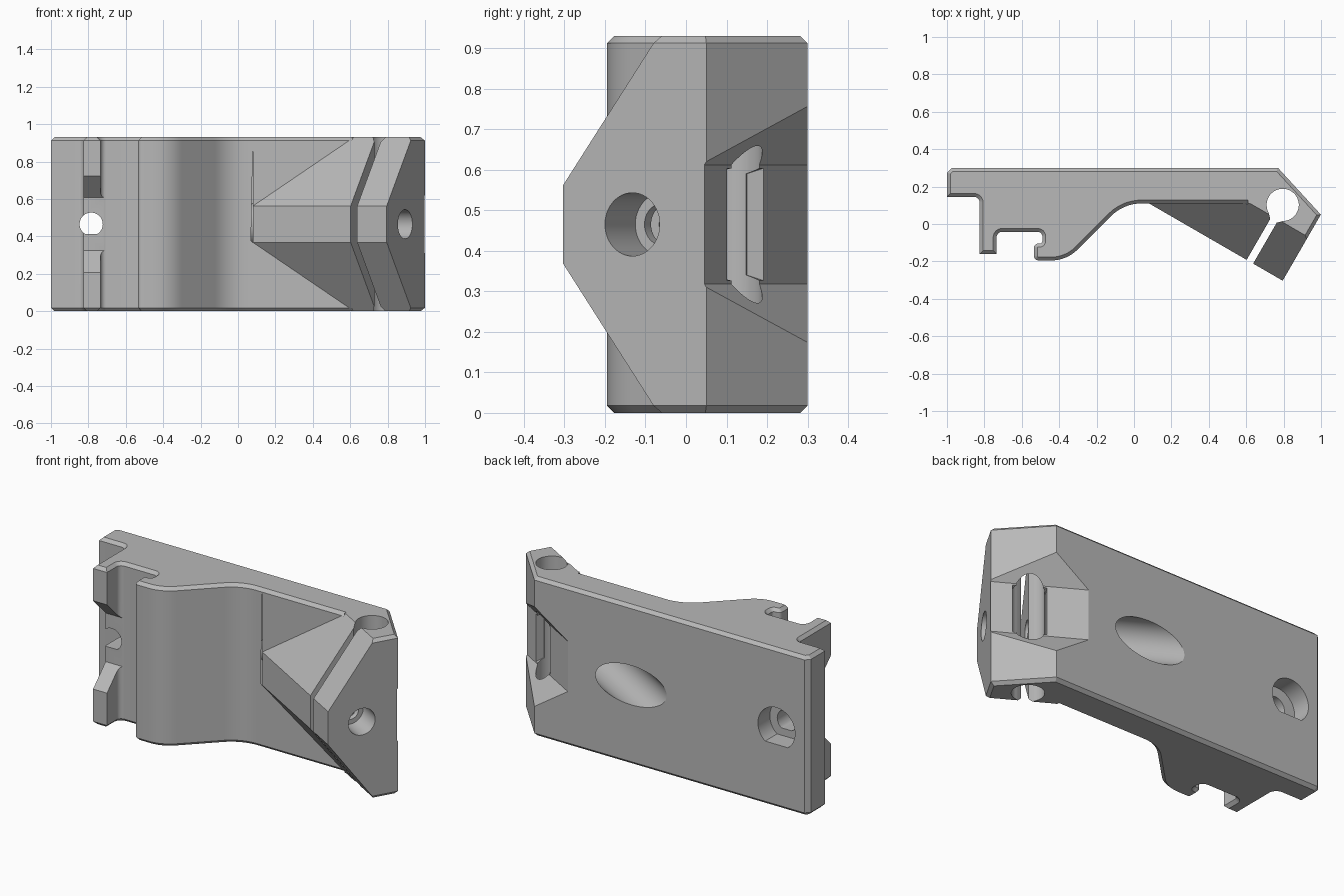
import bpy, bmesh, math
from mathutils import Vector

cube = bpy.data.objects.get("Cube")
if cube:
    bpy.data.objects.remove(cube)

HEIGHT = 0.93
MID = HEIGHT / 2
COS, SIN = math.cos(math.radians(30)), 0.5
PLATE_FRONT = 0.11     # front face of the thin plate
TIP = 0.135            # front of the clamp, in the clamp's own frame
POCKET = 0.537         # floor of the rear pocket, same frame
ROD = (0.6375, 0.486)  # rod centre, same frame


# Frames: each maps profile (a, b) and extrusion depth c to space
def upright(a, b, c):
    return Vector((a, b, c))

def clamp_plan(a, b, c):
    return Vector((COS * a + SIN * b, COS * b - SIN * a, c))

def clamp(a, b, c):
    return clamp_plan(c, a, b + MID)

def along_x(a, b, c):
    return Vector((c, a, b + MID))

def along_y(a, b, c):
    return Vector((a, c, b + MID))


def extrude(name, points, lo, hi, frame, chamfer=0, clip_y=None):
    bm = bmesh.new()
    low = [bm.verts.new(frame(a, b, lo)) for a, b in points]
    high = [bm.verts.new(frame(a, b, hi)) for a, b in points]
    caps = [bm.faces.new(low), bm.faces.new(high)]
    for i in range(len(points)):
        j = (i + 1) % len(points)
        bm.faces.new((low[i], low[j], high[j], high[i]))
    bmesh.ops.recalc_face_normals(bm, faces=bm.faces)
    if chamfer:
        rim = list({e for f in caps for e in f.edges})
        bmesh.ops.bevel(bm, geom=rim, offset=chamfer, segments=1,
                        affect='EDGES', clamp_overlap=False)
    if clip_y is not None:
        bmesh.ops.bisect_plane(bm, geom=bm.verts[:] + bm.edges[:] + bm.faces[:],
                               plane_co=(0, clip_y, 0), plane_no=(0, 1, 0),
                               clear_outer=True)
        bmesh.ops.holes_fill(bm, edges=[e for e in bm.edges if e.is_boundary])
        bmesh.ops.recalc_face_normals(bm, faces=bm.faces)
    mesh = bpy.data.meshes.new(name)
    bm.to_mesh(mesh)
    bm.free()
    obj = bpy.data.objects.new(name, mesh)
    bpy.context.collection.objects.link(obj)
    return obj


def circle(x, y, r, n=48, floor=-1):
    """Circle outline, flattened below the given floor."""
    return [(x + r * math.cos(i * math.tau / n), max(floor, y + r * math.sin(i * math.tau / n)))
            for i in range(n)]


def keyhole(r, mouth, slot, n=48):
    """Rod circle that narrows through a flared mouth into an open slot."""
    u, v = ROD
    gap = math.asin(mouth / r)
    points = []
    for i in range(n + 1):
        t = -math.pi / 2 + gap + (math.tau - 2 * gap) * i / n
        points.append((u + r * math.cos(t), v + r * math.sin(t)))
    neck = v - r * math.cos(gap) - (mouth - slot)
    return points + [(u - slot, neck), (u - slot, 0), (u + slot, 0), (u + slot, neck)]


def rounded(corners, steps=8):
    """Replace each corner that has a radius with an arc."""
    out = []
    for i, (x, y, r) in enumerate(corners):
        p = Vector((x, y))
        if not r:
            out.append((x, y))
            continue
        d0 = (Vector(corners[i - 1][:2]) - p).normalized()
        d1 = (Vector(corners[(i + 1) % len(corners)][:2]) - p).normalized()
        half = d0.angle(d1) / 2
        centre = p + (d0 + d1).normalized() * (r / math.sin(half))
        start = p + d0 * (r / math.tan(half)) - centre
        end = p + d1 * (r / math.tan(half)) - centre
        sweep = math.pi - 2 * half
        for k in range(steps + 1):
            t = k / steps
            q = (start * math.sin((1 - t) * sweep) + end * math.sin(t * sweep)) / math.sin(sweep)
            out.append(tuple(centre + q))
    return out


# Bracket outline: hooked end on the left, S-bend, angled clamp on the right
tip_corner = clamp_plan(0.84, TIP, 0)
rear_corner = clamp_plan(0.84, 0.543, 0)
outline = rounded([
    (-0.975, 0.3, 0), (-1, 0.275, 0), (-1, 0.145, 0), (-0.825, 0.145, 0.03),
    (-0.825, -0.16, 0), (-0.735, -0.16, 0), (-0.735, -0.042, 0.03),
    (-0.49, -0.042, 0.025), (-0.49, -0.105, 0.015), (-0.535, -0.105, 0.022),
    (-0.535, -0.195, 0.025), (-0.36, -0.195, 0.2), (-0.055, PLATE_FRONT, 0.23),
    (0.08, PLATE_FRONT, 0), (tip_corner.x, tip_corner.y, 0),
    (rear_corner.x, rear_corner.y, 0), (0.77, 0.3, 0)])
bracket = extrude("bracket", outline, 0, HEIGHT, upright, chamfer=0.018)


def taper(v):
    return 0.097 + 1.36 * (v - TIP)


# Rod hole with its clamping slot
cutters = [extrude("rod_cutter", keyhole(0.086, 0.045, 0.02), -0.1, 1.1, clamp_plan)]

for s in (1, -1):
    # Slopes that narrow the clamp toward its front, and the plate edge chamfer
    wedge = [(0.1, s * taper(0.1)), (0.1, s * 0.6), (0.45, s * 0.6), (0.45, s * taper(0.45))]
    cutters.append(extrude("taper_cutter", wedge, 0, 1.1, clamp, clip_y=PLATE_FRONT))
    diamond = circle(PLATE_FRONT, s * MID, 0.018, 4)
    cutters.append(extrude("edge_cutter", diamond, 0.06, 0.61, along_x))

# Rear flared pocket, and its opening into the rod hole
cutters.append(extrude("pocket_cutter", [
    (POCKET, -0.147), (POCKET, 0.147), (0.7, 0.365), (0.7, -0.365)], 0.1, 1.1, clamp))
cutters.append(extrude("opening_cutter", [
    (0.49, -0.125), (0.49, 0.125), (0.56, 0.145), (0.56, -0.145)],
    ROD[0] - 0.09, ROD[0] + 0.09, clamp))

# Clamp screw: access bore, shank and outer recess
for radius, lo, hi in ((0.115, -0.4, 0.48), (0.052, 0.4, 0.8), (0.078, 0.69, 1)):
    cutters.append(extrude("screw_cutter", circle(0.332, 0, radius), lo, hi, clamp))

# Hook gap, mounting hole and its counterbore
cutters.append(extrude("gap_cutter", [
    (-0.044, -0.142), (-0.044, 0.142), (-0.2, 0.298), (-0.2, -0.298)], -0.9, -0.7, along_x))
cutters.append(extrude("mount_cutter", circle(-0.785, 0, 0.062, floor=-0.052),
                       -0.3, 0.4, along_y))
cutters.append(extrude("counterbore_cutter", circle(-0.795, 0, 0.12, floor=-0.095),
                       0.19, 0.4, along_y))

for cutter in cutters:
    cutter.hide_render = True
    mod = bracket.modifiers.new(cutter.name, 'BOOLEAN')
    mod.operation = 'DIFFERENCE'
    mod.solver = 'EXACT'
    mod.use_hole_tolerant = True
    mod.object = cutter

# Bake the cuts and drop the cutters
bpy.context.view_layer.update()
evaluated = bracket.evaluated_get(bpy.context.evaluated_depsgraph_get())
cut_mesh = bpy.data.meshes.new_from_object(evaluated)
bracket.modifiers.clear()
bracket.data = cut_mesh
for cutter in cutters:
    bpy.data.objects.remove(cutter)

# Plain grey plastic
grey = bpy.data.materials.new("grey plastic")
grey.use_nodes = True
colour = (0.48, 0.48, 0.48, 1)
grey.diffuse_color = colour
grey.node_tree.nodes["Principled BSDF"].inputs["Base Color"].default_value = colour
bracket.data.materials.clear()
bracket.data.materials.append(grey)
for face in bracket.data.polygons:
    face.material_index = 0

bpy.ops.object.select_all(action='DESELECT')
bracket.select_set(True)
bpy.context.view_layer.objects.active = bracket
bpy.ops.object.shade_smooth_by_angle(angle=math.radians(25))
